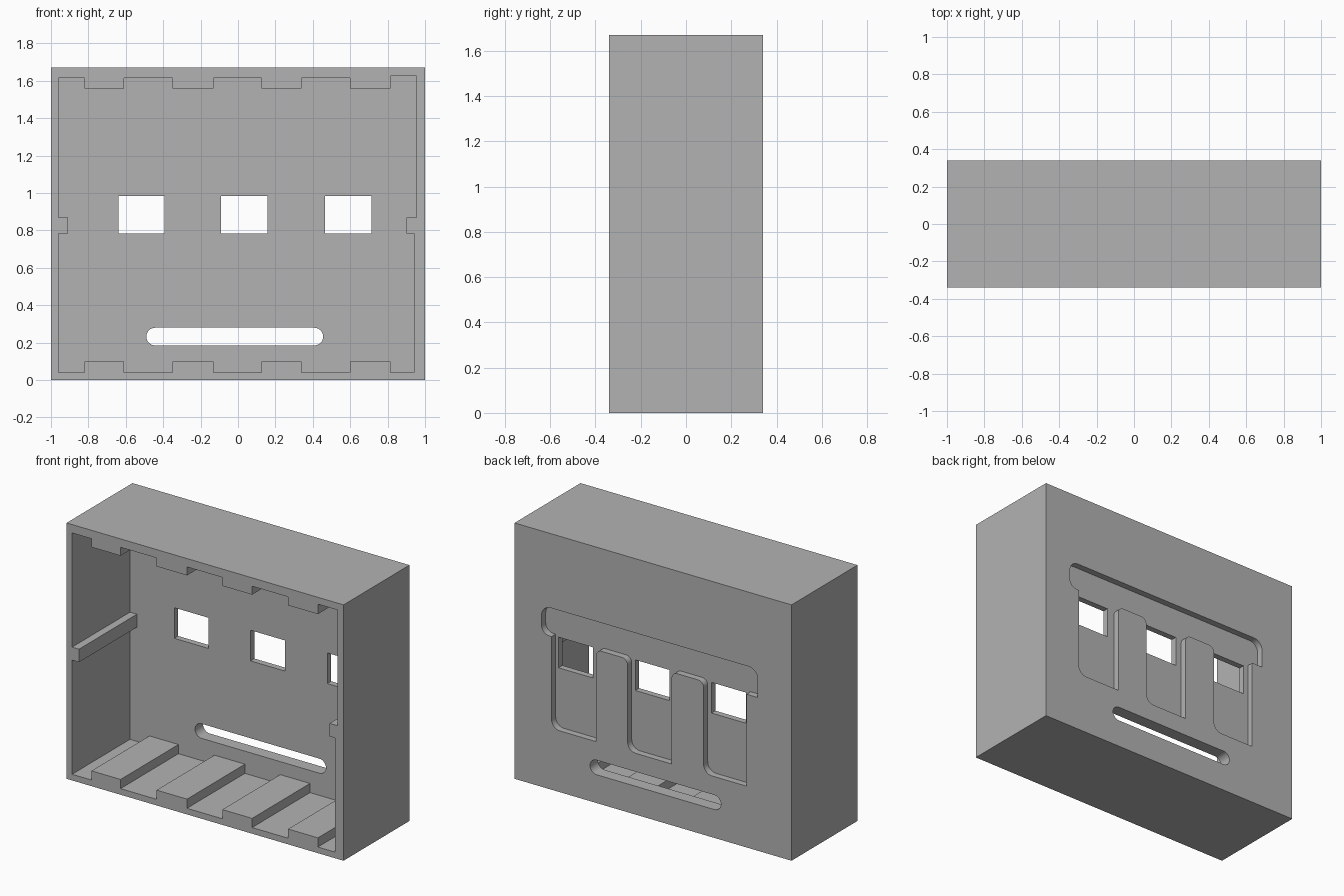
import bpy, bmesh, math
from mathutils import Vector

if "Cube" in bpy.data.objects:
    bpy.data.objects.remove(bpy.data.objects["Cube"], do_unlink=True)

WIDTH, DEPTH, HEIGHT = 2.0, 0.68, 1.67
FRONT, BACK = -DEPTH / 2, DEPTH / 2
INNER_BACK = 0.257      # inside face of the back wall
RECESS_FLOOR = 0.297    # floor of the shallow rear recess

grey = bpy.data.materials.new("plain grey")
grey.use_nodes = True
colour = (0.45, 0.45, 0.45, 1)
grey.diffuse_color = colour
grey.node_tree.nodes["Principled BSDF"].inputs["Base Color"].default_value = colour


def rounded(corners, steps=8):
    """Turn (x, z, radius) corners into an outline with rounded corners."""
    points = []
    for i, (x, z, r) in enumerate(corners):
        p = Vector((x, z))
        if r == 0:
            points.append(p)
            continue
        a = (Vector(corners[i - 1][:2]) - p).normalized()
        b = (Vector(corners[(i + 1) % len(corners)][:2]) - p).normalized()
        centre = p + (a + b) * r
        for k in range(steps + 1):
            t = math.pi / 2 * k / steps
            points.append(centre - (b * math.cos(t) + a * math.sin(t)) * r)
    return points


def prism(name, outline, y0, y1):
    """Extrude an x-z outline from y0 to y1."""
    bm = bmesh.new()
    face = bm.faces.new([bm.verts.new((x, y0, z)) for x, z in outline])
    out = bmesh.ops.extrude_face_region(bm, geom=[face])
    moved = [v for v in out["geom"] if isinstance(v, bmesh.types.BMVert)]
    bmesh.ops.translate(bm, verts=moved, vec=(0, y1 - y0, 0))
    bmesh.ops.recalc_face_normals(bm, faces=bm.faces)
    mesh = bpy.data.meshes.new(name)
    bm.to_mesh(mesh)
    bm.free()
    mesh.materials.append(grey)
    obj = bpy.data.objects.new(name, mesh)
    bpy.context.collection.objects.link(obj)
    return obj


def box(x0, x1, z0, z1):
    return [(x0, z0), (x1, z0), (x1, z1), (x0, z1)]


# Outer block
case = prism("open_case", box(-WIDTH / 2, WIDTH / 2, 0, HEIGHT), FRONT, BACK)

# Cavity outline: floor ribs, side rails and ceiling ribs left standing
ribs = [(-0.82, -0.61), (-0.35, -0.13), (0.125, 0.34), (0.60, 0.815)]
rail_low, rail_high = 0.785, 0.87
cavity = [(-0.96, 0.04)]
for a, b in ribs:
    cavity += [(a, 0.04), (a, 0.10), (b, 0.10), (b, 0.04)]
cavity += [(0.94, 0.04), (0.94, rail_low), (0.90, rail_low),
           (0.90, rail_high), (0.955, rail_high), (0.955, 1.625)]
for i, (a, b) in enumerate(reversed(ribs)):
    cavity += [(b, 1.615 if i else 1.625), (b, 1.56), (a, 1.56), (a, 1.615)]
cavity += [(-0.96, 1.615), (-0.96, rail_high), (-0.91, rail_high),
           (-0.91, rail_low), (-0.96, rail_low)]
cutters = [prism("cavity_cutter", cavity, FRONT - 0.1, INNER_BACK)]

# Rear recess: a wide bar with three channels hanging below it
top, shelf, foot = 1.185, 1.0, 0.40
channels = [(0.733, 0.412), (0.184, -0.134), (-0.365, -0.675)]
recess = [(-0.755, top, 0.065), (0.805, top, 0.065), (0.805, shelf, 0.055)]
for i, (a, b) in enumerate(channels):
    recess += [(a, shelf, 0.04 if i else 0), (a, foot, 0.06),
               (b, foot, 0), (b, shelf, 0.04 if i < 2 else 0)]
recess.append((-0.755, shelf, 0))
cutters.append(prism("recess_cutter", rounded(recess), RECESS_FLOOR, BACK + 0.1))

# Windows and the rounded slot through the back wall
for x in (-0.64, -0.09, 0.465):
    cutters.append(prism("window_cutter", box(x, x + 0.248, 0.785, 0.985), 0.1, BACK + 0.1))
slot = rounded([(x, z, 0.0474) for x, z in box(-0.49, 0.455, 0.185, 0.28)])
cutters.append(prism("slot_cutter", slot, 0.1, BACK + 0.1))

# Cut everything out of the block
bpy.context.view_layer.objects.active = case
case.select_set(True)
for cutter in cutters:
    cutter.hide_render = True
    mod = case.modifiers.new("cut", "BOOLEAN")
    mod.operation, mod.solver, mod.object = "DIFFERENCE", "EXACT", cutter
    bpy.ops.object.modifier_apply(modifier=mod.name)
    bpy.data.objects.remove(cutter, do_unlink=True)

bpy.ops.object.shade_smooth_by_angle(angle=math.radians(30))
